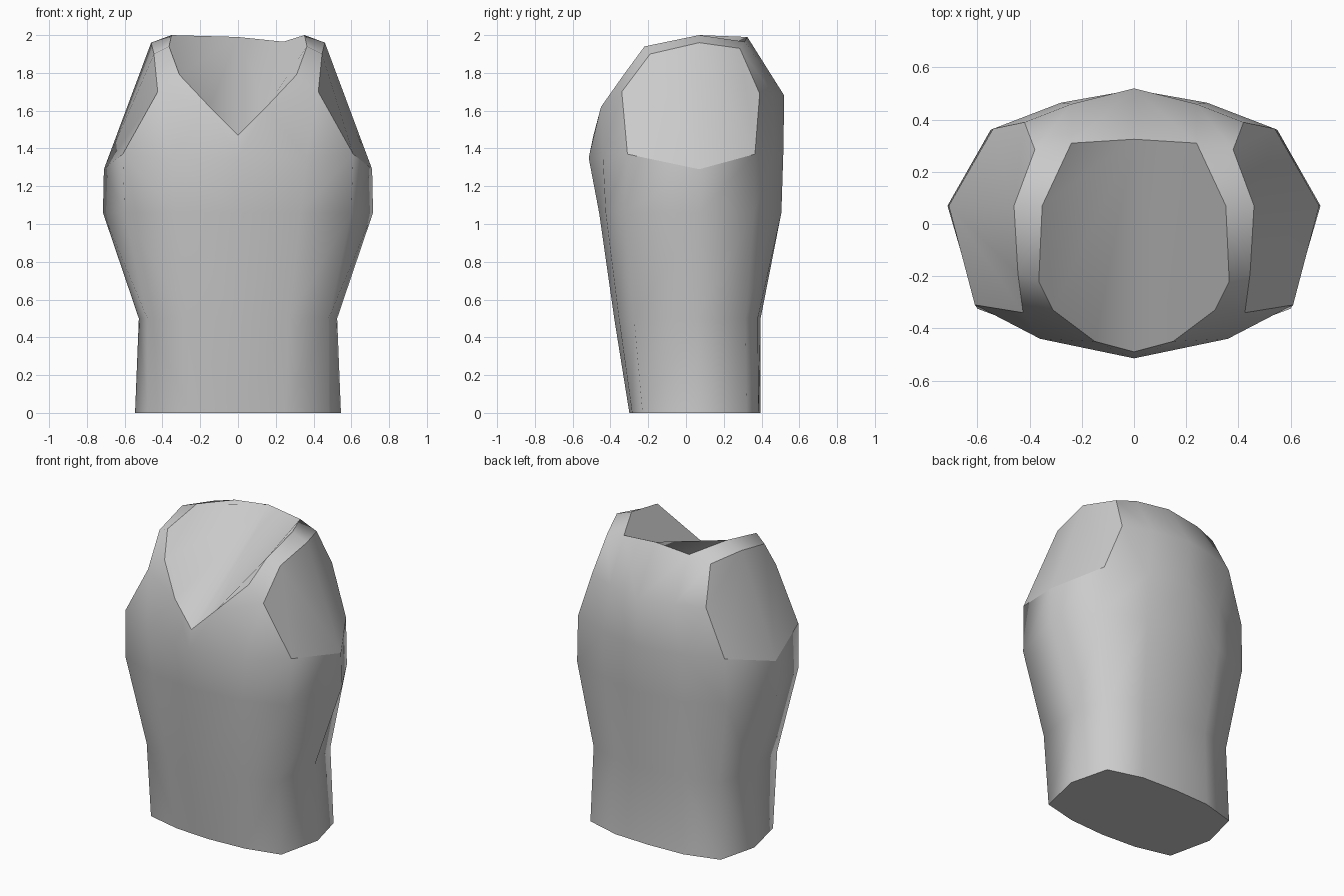
import bpy

if "Cube" in bpy.data.objects:
    bpy.data.objects.remove(bpy.data.objects["Cube"])


def panel(name, faces):
    """Half a surface on +x from faces of points, mirrored across x = 0."""
    verts, polys = [], []
    for face in faces:
        for p in face:
            if p not in verts:
                verts.append(p)
        polys.append([verts.index(p) for p in face])
    mesh = bpy.data.meshes.new(name)
    mesh.from_pydata(verts, [], polys)
    mesh.shade_smooth()
    ob = bpy.data.objects.new(name, mesh)
    bpy.context.collection.objects.link(ob)
    mod = ob.modifiers.new("mirror", 'MIRROR')
    mod.use_clip = True
    return ob


# Horizontal sections, front centre round to back centre
sections = {
    0.0: [(0, -.30), (.25, -.285), (.48, -.23), (.545, .06), (.48, .32), (.25, .385), (0, .395)],
    0.5: [(0, -.38), (.27, -.355), (.48, -.275), (.525, .06), (.46, .315), (.24, .38), (0, .395)],
    1.06: [(0, -.46), (.33, -.425), (.60, -.325), (.715, .07), (.55, .36), (.28, .46), (0, .505)],
}
rings = [[(x, y, z) for x, y in pts] for z, pts in sections.items()]

# Chest line, which dips under the arm
chest = [(0, -.515, 1.35), (.36, -.44, 1.35), (.61, -.31, 1.37), (.71, .07, 1.29),
         (.54, .365, 1.37), (.28, .465, 1.37), (0, .515, 1.37)]
rings.append(chest)

# Neckline from the V point to the back, and armhole from front to back
neck = [(0, -.49, 1.47), (.15, -.45, 1.62), (.31, -.33, 1.79), (.365, -.22, 1.94),
        (.352, .07, 2.0), (.24, .31, 1.965), (0, .325, 1.99)]
arm = [chest[2], (.425, -.34, 1.70), (.445, -.19, 1.90), (.46, .07, 1.96),
       (.38, .285, 1.93), (.42, .39, 1.69), chest[4]]
back_mid, back_centre = (.24, .46, 1.69), (0, .52, 1.68)

# Torso walls
faces = [[lo[j], lo[j + 1], hi[j + 1], hi[j]]
         for lo, hi in zip(rings, rings[1:]) for j in range(6)]
# Upper chest
faces += [[chest[0], chest[1], neck[1], neck[0]],
          [chest[1], arm[0], arm[1], neck[1]],
          [neck[1], arm[1], neck[2]]]
# Shoulder straps
faces += [[arm[i], arm[i + 1], neck[i + 2], neck[i + 1]] for i in (1, 2, 3)]
# Upper back
faces += [[arm[4], arm[5], back_mid, neck[5]],
          [neck[5], back_mid, back_centre, neck[6]],
          [arm[5], arm[6], chest[5], back_mid],
          [back_mid, chest[5], chest[6], back_centre]]
panel("vest_body", faces)

# Surfaces closing the openings
panel("neck_opening", [neck])
panel("arm_openings", [[arm[3], arm[2], arm[1], arm[0], chest[3]],
                       [chest[3], arm[6], arm[5], arm[4], arm[3]]])
panel("hem_base", [rings[0][::-1]])
